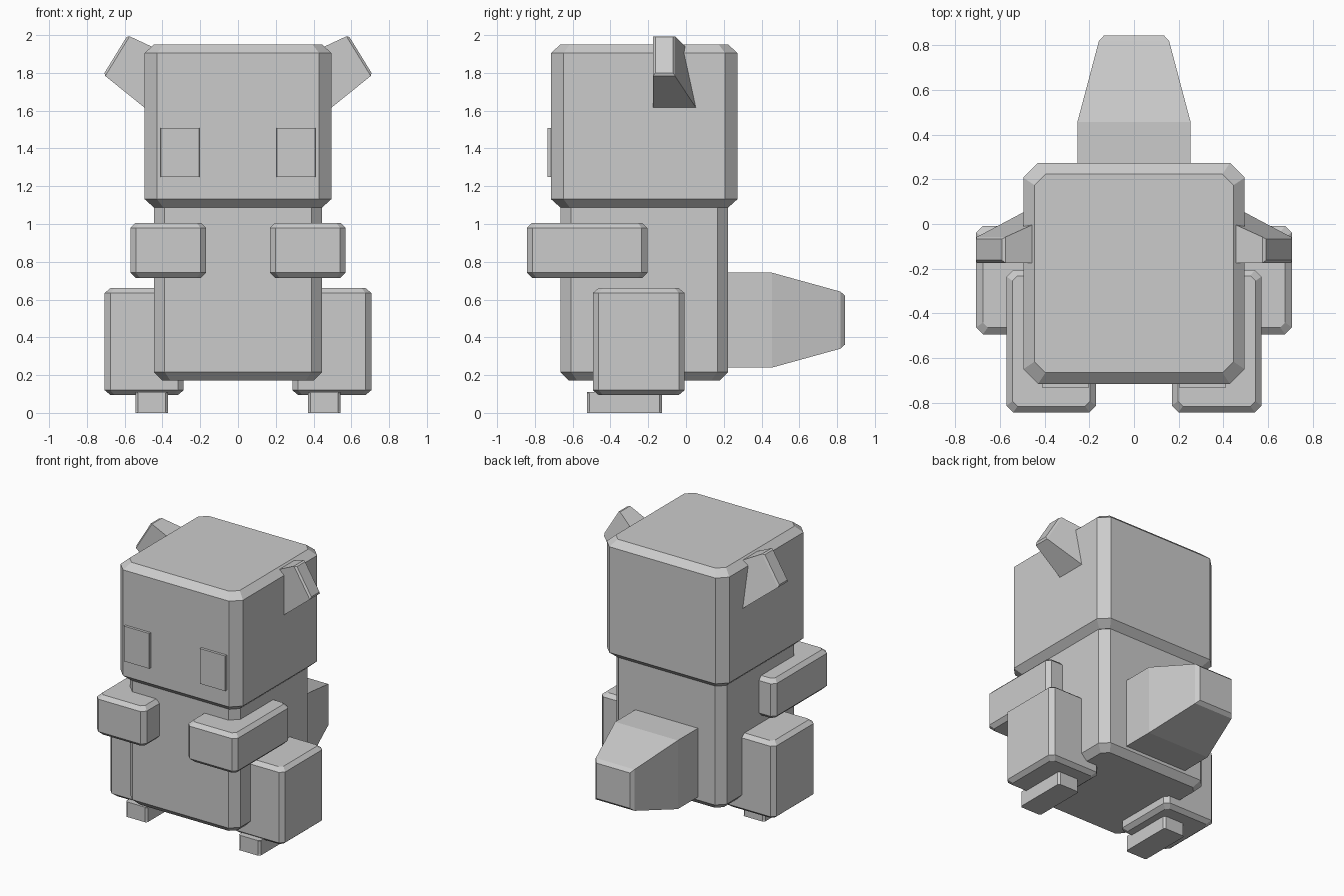
import bpy, bmesh
from mathutils import Vector

cube = bpy.data.objects.get("Cube")
if cube:
    bpy.data.objects.remove(cube, do_unlink=True)

GREY = (0.6, 0.6, 0.6, 1.0)
grey = bpy.data.materials.new("plain grey")
grey.use_nodes = True
grey.diffuse_color = GREY
grey.node_tree.nodes["Principled BSDF"].inputs["Base Color"].default_value = GREY


def loft(name, rings):
    """Skin a closed flat-shaded solid over rings of equal length."""
    bm = bmesh.new()
    loops = [[bm.verts.new(p) for p in ring] for ring in rings]
    n = len(loops[0])
    for a, b in zip(loops, loops[1:]):
        for i in range(n):
            j = (i + 1) % n
            bm.faces.new((a[i], a[j], b[j], b[i]))
    bm.faces.new(loops[0])
    bm.faces.new(loops[-1])
    bmesh.ops.recalc_face_normals(bm, faces=bm.faces)
    mesh = bpy.data.meshes.new(name)
    bm.to_mesh(mesh)
    bm.free()
    mesh.materials.append(grey)
    obj = bpy.data.objects.new(name, mesh)
    bpy.context.collection.objects.link(obj)
    return obj


def octagon(x, y, z, corner, inset=0.0):
    """Rectangle with cut corners at height z."""
    x0, x1 = x[0] + inset, x[1] - inset
    y0, y1 = y[0] + inset, y[1] - inset
    c = corner
    return [(x0 + c, y0, z), (x1 - c, y0, z), (x1, y0 + c, z), (x1, y1 - c, z),
            (x1 - c, y1, z), (x0 + c, y1, z), (x0, y1 - c, z), (x0, y0 + c, z)]


def chamfer_box(name, x, y, z, corner, inset, rise):
    """Box with cut upright corners and bevelled top and bottom rims."""
    z0, z1 = z
    rim = corner * 0.75
    return loft(name, [octagon(x, y, z0, rim, inset),
                       octagon(x, y, z0 + rise, corner),
                       octagon(x, y, z1 - rise, corner),
                       octagon(x, y, z1, rim, inset)])


def side_box(name, s, x, *args):
    """Chamfered box placed on side s of the body."""
    return chamfer_box(name, sorted((s * x[0], s * x[1])), *args)


# Head and body
chamfer_box("head", (-0.495, 0.495), (-0.715, 0.273), (1.087, 1.95), 0.066, 0.05, 0.045)
chamfer_box("body", (-0.446, 0.446), (-0.665, 0.223), (0.172, 1.14), 0.057, 0.045, 0.045)

# Tail: square block tapering backwards, with a bevelled end
tail = [(0.15, 0.253, 0.24, 0.742), (0.456, 0.253, 0.24, 0.742),
        (0.818, 0.157, 0.34, 0.642), (0.842, 0.135, 0.362, 0.62)]
loft("tail", [[(-w, y, lo), (w, y, lo), (w, y, hi), (-w, y, hi)]
              for y, w, lo, hi in tail])

for side, s in (("left", 1), ("right", -1)):
    # Limbs
    side_box(side + "_arm", s, (0.169, 0.57), (-0.842, -0.205), (0.715, 1.006), 0.03, 0.027, 0.027)
    side_box(side + "_leg", s, (0.288, 0.706), (-0.493, -0.008), (0.095, 0.66), 0.03, 0.03, 0.025)
    side_box(side + "_foot", s, (0.37, 0.543), (-0.525, -0.127), (0.0, 0.11), 0.014, 0.0, 0.01)

    # Eye plate
    side_box(side + "_eye", s, (0.204, 0.41), (-0.734, -0.7), (1.25, 1.507), 0.002, 0.0, 0.01)

    # Ear: slanted wedge, thin at the tip and thicker towards the head
    outward = Vector((0.85, 0, 0.53))
    top, low = Vector((0.584, 0, 2.0)), Vector((0.713, 0, 1.79))
    along = (low - top).normalized()

    def ear_ring(depth, spread, back, front=-0.174):
        a = top - outward * depth - along * spread
        b = low - outward * depth + along * spread
        # the lower edge leans further in towards the cheek
        return [(s * p.x, y, p.z) for p, y in
                ((a, front), (b, front), (b, back), (a, back))]

    loft(side + "_ear", [ear_ring(0.3, 0.035, 0.062), ear_ring(0.012, 0.0, -0.058),
                         ear_ring(0.0, -0.012, -0.068, -0.162)])
